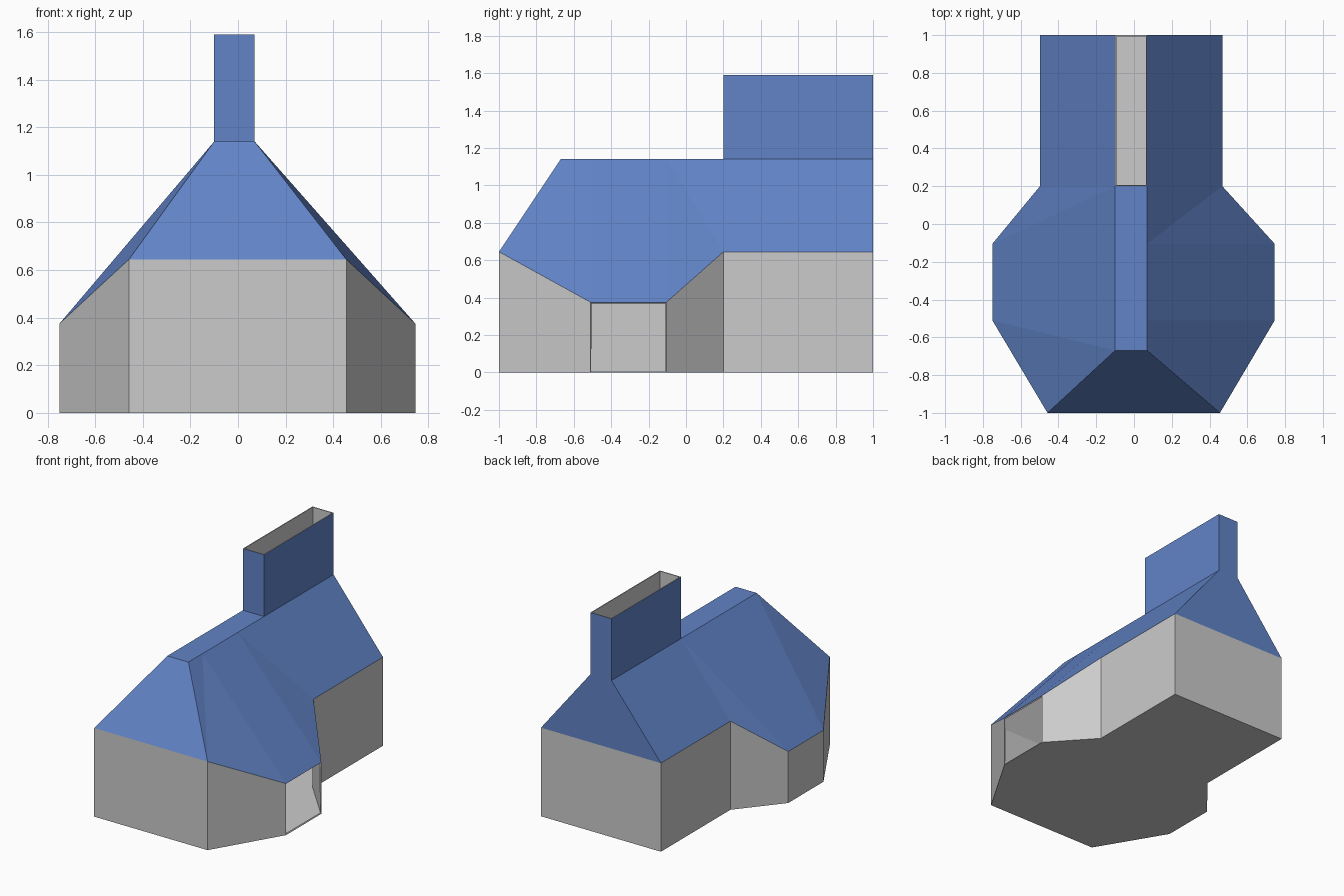
import bpy, bmesh

if "Cube" in bpy.data.objects:
    bpy.data.objects.remove(bpy.data.objects["Cube"])

grey = bpy.data.materials.new("plain_grey")
blue = bpy.data.materials.new("roof_blue")
blue.diffuse_color = (0.12, 0.23, 0.57, 1)
blue.use_nodes = True
blue.node_tree.nodes["Principled BSDF"].inputs["Base Color"].default_value = blue.diffuse_color


def shell(name, faces, mat):
    """Thin-walled object from faces given as point tuples; inside is grey."""
    bm = bmesh.new()
    for pts in faces:
        bm.faces.new([bm.verts.new(p) for p in pts])
    bmesh.ops.remove_doubles(bm, verts=bm.verts, dist=0.0005)
    bmesh.ops.recalc_face_normals(bm, faces=bm.faces)
    mesh = bpy.data.meshes.new(name)
    bm.to_mesh(mesh)
    bm.free()
    mesh.materials.append(mat)
    mesh.materials.append(grey)
    ob = bpy.data.objects.new(name, mesh)
    bpy.context.collection.objects.link(ob)
    s = ob.modifiers.new("thickness", 'SOLIDIFY')
    s.thickness = 0.01
    s.offset = -1
    s.material_offset = 1
    s.material_offset_rim = 1
    return ob


# Eave points from front to back, on each side
right = [(.455, -1, .645), (.745, -.51, .375), (.745, -.105, .375),
         (.468, .2, .645), (.468, 1, .645)]
left = [(-.458, -1, .645), (-.75, -.51, .375), (-.75, -.105, .375),
        (-.498, .2, .645), (-.498, 1, .645)]
ridge_y = [-.67, -.51, -.105, .2, 1]
ridge_r = [(.07, y, 1.14) for y in ridge_y]
ridge_l = [(-.1, y, 1.14) for y in ridge_y]


def ground(p):
    return (p[0], p[1], 0)


# Walls and floor, with the right-hand bay left open
outline = right + left[::-1]
walls = [[ground(p) for p in outline]]
for i, a in enumerate(outline):
    b = outline[(i + 1) % len(outline)]
    if i != 1:
        walls.append([ground(a), ground(b), b, a])
shell("walls", walls, grey)

# Roof: front hip, rear gable, flat ridge, folded slopes
roof = [[left[0], right[0], ridge_r[0], ridge_l[0]],
        [left[4], right[4], ridge_r[4], ridge_l[4]]]
for i in range(3):
    roof.append([ridge_l[i], ridge_r[i], ridge_r[i + 1], ridge_l[i + 1]])
for eave, ridge, flip in ((right, ridge_r, True), (left, ridge_l, False)):
    for i in range(4):
        a, b, c, d = eave[i], eave[i + 1], ridge[i + 1], ridge[i]
        if i in (1, 3):
            roof.append([a, b, c, d])
        elif flip == (i == 0):
            roof += [[a, b, c], [a, c, d]]
        else:
            roof += [[a, b, d], [b, c, d]]
shell("roof", roof, blue)

# Open-topped chimney, open down into the house
base = [ridge_l[3], ridge_r[3], ridge_r[4], ridge_l[4]]
chimney = []
for i, a in enumerate(base):
    b = base[(i + 1) % 4]
    chimney.append([a, b, (b[0], b[1], 1.59), (a[0], a[1], 1.59)])
shell("chimney", chimney, blue)
